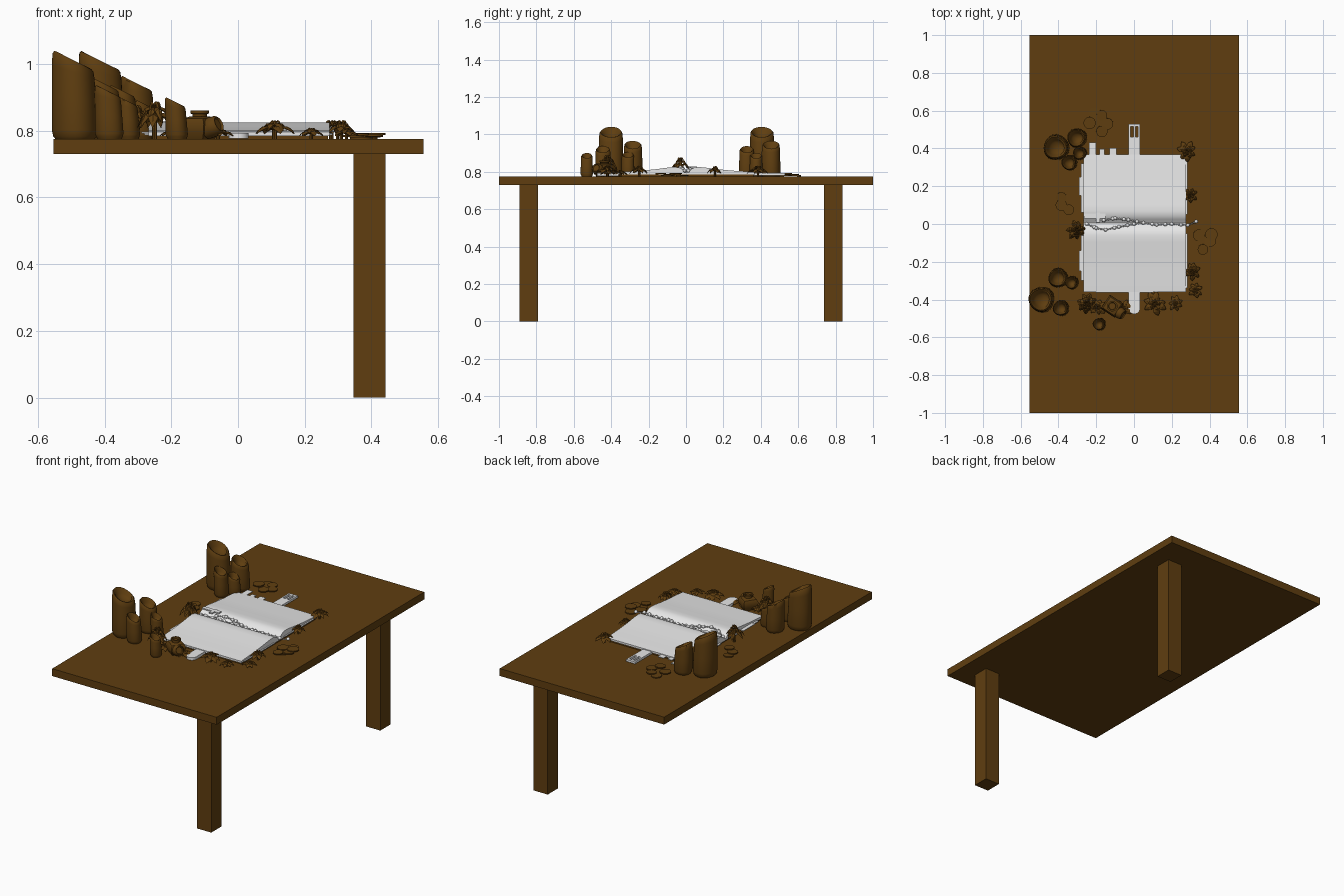
import bpy, bmesh, math, random
from mathutils import Vector, Matrix

if "Cube" in bpy.data.objects:
    bpy.data.objects.remove(bpy.data.objects["Cube"])
random.seed(4)
TOP = 0.775


def material(name, c):
    m = bpy.data.materials.new(name)
    m.diffuse_color = (*c, 1)
    m.use_nodes = True
    m.node_tree.nodes["Principled BSDF"].inputs["Base Color"].default_value = m.diffuse_color
    return m


BROWN = material("dark wood brown", (0.115, 0.048, 0.005))
WHITE = material("paper white", (0.8, 0.8, 0.8))


def finish(bm, name, mat, smooth=True):
    bmesh.ops.recalc_face_normals(bm, faces=bm.faces)
    me = bpy.data.meshes.new(name)
    bm.to_mesh(me)
    bm.free()
    ob = bpy.data.objects.new(name, me)
    bpy.context.collection.objects.link(ob)
    me.materials.append(mat)
    if smooth:
        bpy.ops.object.select_all(action='DESELECT')
        ob.select_set(True)
        bpy.context.view_layer.objects.active = ob
        bpy.ops.object.shade_smooth_by_angle(angle=math.radians(40))
    return ob


def add_box(bm, x0, x1, y0, y1, z0, z1):
    m = Matrix.Translation(((x0+x1)/2, (y0+y1)/2, (z0+z1)/2)) @ Matrix.Diagonal((x1-x0, y1-y0, z1-z0, 1))
    bmesh.ops.create_cube(bm, size=1, matrix=m)


def box(name, mat, *d):
    bm = bmesh.new()
    add_box(bm, *d)
    return finish(bm, name, mat, False)


def lathe(bm, profile, n, warp=lambda p: p, mat=Matrix()):
    """Revolve (radius, z) pairs, closing both ends."""
    rings = []
    for r, z in profile:
        rings.append([bm.verts.new(mat @ warp(Vector((r*math.cos(a), r*math.sin(a), z))))
                      for a in (2*math.pi*i/n for i in range(n))])
    for a, b in zip(rings, rings[1:]):
        for i in range(n):
            bm.faces.new((a[i], a[(i+1) % n], b[(i+1) % n], b[i]))
    bm.faces.new(rings[0])
    bm.faces.new(rings[-1])


# table: slab and its two legs
box("table_top", BROWN, -0.553, 0.556, -1, 1, 0.73, TOP)
box("front_leg", BROWN, 0.347, 0.443, -0.89, -0.792, 0, 0.73)
box("back_leg", BROWN, 0.347, 0.443, 0.738, 0.836, 0, 0.73)


# candles with slanted, hollowed tops
def candle(x, y, r, top):
    k = 0.5
    h = top - TOP - k*r*0.85
    prof = [(r*.88, 0), (r*.98, .008), (r*1.04, h*.12), (r*1.0, h*.5), (r*.97, h*.85), (r*.93, h*.97),
            (r*.84, h), (r*.7, h-.006), (r*.6, h-.02), (r*.4, h-.03), (r*.1, h-.034)]

    def warp(p):
        t = max(0, p.z/h)
        w = 1 + .03*math.sin(3*math.atan2(p.y, p.x) + 40*x)
        return Vector((p.x*w - .006*t, p.y*w, p.z - k*p.x*t**3))
    bm = bmesh.new()
    lathe(bm, prof, 28, warp, Matrix.Translation((x, y, TOP)))
    finish(bm, "candle", BROWN)


for c in [(-.488, -.40, .066, 1.04), (-.40, -.285, .05, .965), (-.385, -.445, .041, .937), (-.328, -.31, .034, .905),
          (-.41, .405, .066, 1.04), (-.30, .455, .05, .965), (-.34, .325, .04, .937), (-.285, .375, .034, .90),
          (-.182, -.53, .032, .90)]:
    candle(*c)

# square bellied jar and small tipped jar
bm = bmesh.new()
lathe(bm, [(.045, 0), (.058, .02), (.062, .045), (.05, .062), (.03, .068)], 4,
      mat=Matrix.Translation((-.115, -.435, TOP)) @ Matrix.Rotation(.2, 4, 'Z'))
lathe(bm, [(.022, .066), (.022, .075), (.028, .077), (.028, .086), (.02, .086), (.018, .076)], 20,
      mat=Matrix.Translation((-.115, -.435, TOP)))
finish(bm, "ink_jar", BROWN)
bm = bmesh.new()
lathe(bm, [(.018, -.03), (.028, -.024), (.031, 0), (.028, .02), (.022, .026), (.018, .02)], 20,
      mat=Matrix.Translation((-.077, -.47, TOP+.036)) @ Matrix.Rotation(1.1, 4, 'Y') @ Matrix.Rotation(.5, 4, 'X'))
finish(bm, "tipped_jar", BROWN)


# open book: cover, curved page block extruded along x
box("book_cover", BROWN, -.26, .27, -.352, .362, TOP, .785)
half = [(.008, .800), (.02, .811), (.04, .822), (.065, .825), (.10, .822), (.16, .814), (.24, .806), (.31, .802), (.365, .797)]
prof = [(-y, z) for y, z in reversed(half)] + [(0, .796)] + half + [(.365, .785), (-.365, .785)]
bm = bmesh.new()
ends = [[bm.verts.new((x, y+.004, z)) for y, z in prof] for x in (-.268, .275)]
n = len(prof)
for i in range(n):
    j = (i+1) % n
    bm.faces.new((ends[0][i], ends[0][j], ends[1][j], ends[1][i]))
for e in ends:
    bm.faces.new(e)
finish(bm, "book_pages", WHITE)

# uneven loose pages and index tabs
bm = bmesh.new()
for d in [(-.29, -.26, .15, .25, .792), (-.28, -.26, .06, .32, .788), (-.29, -.26, -.25, -.14, .792),
          (-.28, -.26, -.30, -.06, .788), (.27, .283, -.34, -.05, .788), (.27, .283, .05, .35, .79),
          (-.238, -.202, .36, .432, .79), (-.183, -.155, .36, .398, .79), (-.13, -.092, .36, .402, .79),
          (-.2, .1, -.362, -.355, .79)]:
    add_box(bm, *d[:4], d[4], d[4]+.004)
finish(bm, "loose_pages", WHITE, False)

# straps: slotted back strap, rounded front strap
bm = bmesh.new()
add_box(bm, -.028, .032, .36, .46, .779, .792)
for x in (-.028, -.003, .022):
    add_box(bm, x, x+.01, .46, .515, .779, .792)
add_box(bm, -.028, .032, .515, .53, .779, .792)
finish(bm, "back_strap", WHITE, False)
bm = bmesh.new()
add_box(bm, -.028, .032, -.45, -.36, .777, .793)
bmesh.ops.create_cone(bm, cap_ends=True, segments=24, radius1=.03, radius2=.03, depth=.0158,
                      matrix=Matrix.Translation((.002, -.447, .785)))
finish(bm, "front_strap", WHITE)


# bead chain: two strands joining into one, with a flat pendant
def page_z(y):
    y = abs(y - .004)
    pts = [(0, .796)] + half
    for a, b in zip(pts, pts[1:]):
        if y <= b[0]:
            return a[1] + (b[1]-a[1])*(y-a[0])/(b[0]-a[0])
    return .797


bm = bmesh.new()
strands = [[(-.16, .02), (-.1, .03), (-.03, .022), (.05, .006)],
           [(-.25, .0), (-.2, -.022), (-.15, -.03), (-.08, -.015), (0, .0), (.05, .006)],
           [(.05, .006), (.12, -.004), (.2, .0), (.285, -.006), (.34, .018)]]
for s in strands:
    for (x0, y0), (x1, y1) in zip(s, s[1:]):
        m = max(2, round(math.hypot(x1-x0, y1-y0)/.012))
        for i in range(m):
            t = i/m
            x, y = x0+(x1-x0)*t, y0+(y1-y0)*t
            z = page_z(y)+.004
            r = .010 if i % 4 == 0 else .005
            bmesh.ops.create_uvsphere(bm, u_segments=10, v_segments=6, radius=r,
                                      matrix=Matrix.Translation((x, y, z)))
finish(bm, "bead_chain", WHITE)
bm = bmesh.new()
add_box(bm, -.265, -.15, .03, .055, .822, .829)
add_box(bm, -.20, -.18, .008, .06, .822, .829)
finish(bm, "pendant", WHITE, False)


# leafy plants with arching, drooping folded leaves
def plant(x, y, r, h):
    bm = bmesh.new()
    lathe(bm, [(r*.12, 0), (r*.12, h*.8)], 8)
    for layer, cnt in ((1, 7), (.7, 6), (.42, 5)):
        for i in range(cnt):
            a = 2*math.pi*(i + random.uniform(-.25, .25))/cnt + layer*3
            L = r*layer*random.uniform(.85, 1.1)
            zc = h*(1.25-.6*layer)
            rows = []
            for t, w, up in ((.08, .05, -.1), (.35, .2, .18), (.65, .24, .12), (.88, .12, -.15), (1, .0, -.4)):
                row = []
                for s in (-1, 0, 1):
                    p = Vector((t*L, s*w*L*1.1, max(.003, zc + up*h*.8 - abs(s)*w*h*.4)))
                    row.append(bm.verts.new(Matrix.Rotation(a, 3, 'Z') @ p))
                rows.append(row)
            for p, q in zip(rows, rows[1:]):
                for k in (0, 1):
                    bm.faces.new((p[k], p[k+1], q[k+1], q[k]))
    bmesh.ops.translate(bm, verts=bm.verts, vec=(x, y, TOP))
    ob = finish(bm, "leafy_plant", BROWN, False)
    ob.modifiers.new("leaf_thickness", 'SOLIDIFY').thickness = .0015


for p in [(-.25, -.42, .062, .10), (-.305, -.03, .055, .09), (.11, -.42, .062, .05), (.31, -.25, .047, .05),
          (.325, -.35, .04, .03), (.22, -.42, .042, .03), (.28, .385, .055, .05), (.298, .155, .04, .048),
          (-.06, -.445, .05, .03), (-.19, -.44, .045, .03)]:
    plant(*p)

# scattered flat coins
coins = [(-.21, .585, .03), (-.17, .575, .028), (-.235, .535, .032), (-.19, .53, .034), (-.14, .53, .03),
         (-.17, .49, .03), (-.385, .14, .028), (-.385, .10, .03), (-.345, .075, .028),
         (.385, -.02, .034), (.345, -.06, .032), (.41, -.055, .033), (.37, -.10, .034), (.405, -.09, .03), (.365, -.135, .028)]
bm = bmesh.new()
for i, (x, y, r) in enumerate(coins):
    bmesh.ops.create_cone(bm, cap_ends=True, segments=24, radius1=r, radius2=r, depth=.006,
                          matrix=Matrix.Translation((x, y, TOP+.004+.0055*(i % 3)))
                          @ Matrix.Rotation(random.uniform(-.06, .06), 4, 'X'))
finish(bm, "coins", BROWN)
